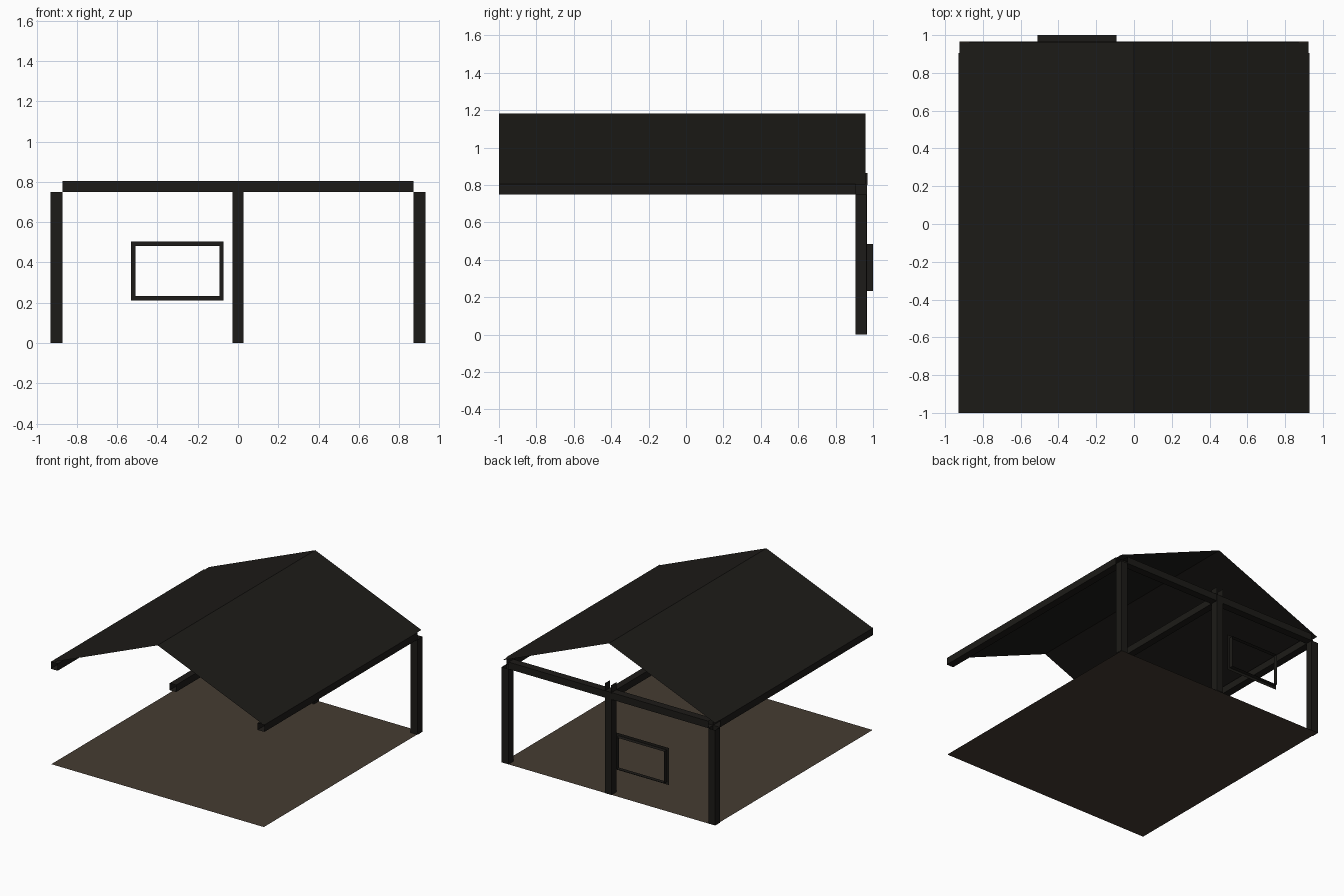
import bpy, bmesh

if "Cube" in bpy.data.objects:
    bpy.data.objects.remove(bpy.data.objects["Cube"])


def material(name, color):
    m = bpy.data.materials.new(name)
    m.diffuse_color = (*color, 1)
    m.use_nodes = True
    m.node_tree.nodes["Principled BSDF"].inputs["Base Color"].default_value = m.diffuse_color
    return m


dark = material("dark_timber", (0.012, 0.011, 0.009))
earth = material("dark_earth", (0.06, 0.045, 0.032))


def build(name, quads, mat):
    """Object from quads, each a list of four points."""
    bm = bmesh.new()
    for q in quads:
        bm.faces.new([bm.verts.new(p) for p in q])
    bmesh.ops.remove_doubles(bm, verts=bm.verts, dist=1e-4)
    bmesh.ops.recalc_face_normals(bm, faces=bm.faces)
    me = bpy.data.meshes.new(name)
    bm.to_mesh(me)
    bm.free()
    me.materials.append(mat)
    ob = bpy.data.objects.new(name, me)
    bpy.context.collection.objects.link(ob)
    return ob


def tube(name, x, y, z, axis):
    """Four-sided timber with open ends along the given axis (0, 1, 2)."""
    r = [x, y, z]
    a, b = [i for i in range(3) if i != axis]
    ring = [(0, 0), (1, 0), (1, 1), (0, 1)]

    def point(c, end):
        p = [0, 0, 0]
        p[axis], p[a], p[b] = r[axis][end], r[a][c[0]], r[b][c[1]]
        return p

    quads = []
    for i in range(4):
        c, d = ring[i], ring[(i + 1) % 4]
        quads.append([point(c, 0), point(d, 0), point(d, 1), point(c, 1)])
    return build(name, quads, dark)


BACK = (0.905, 0.965)
RAIL = (0.75, 0.805)

# ground sheet
build("floor", [[(-0.925, -1, 0), (0.925, -1, 0), (0.925, 0.965, 0), (-0.925, 0.965, 0)]], earth)

# corner posts, side beams and roof slopes on both sides
for s, side in ((-1, "left"), (1, "right")):
    xs = tuple(sorted((s * 0.87, s * 0.93)))
    tube(side + "_post", xs, BACK, (0, 0.75), 2)
    tube(side + "_beam", xs, (-1, 0.905), RAIL, 1)
    build(side + "_roof_slope", [[(s * 0.925, -1, 0.803), (s * 0.925, 0.96, 0.803),
                                  (0, 0.96, 1.183), (0, -1, 1.183)]], dark)
    # tall cheek on the middle post
    build(side + "_middle_cheek", [[(s * 0.028, 0.905, 0.8), (s * 0.028, 0.97, 0.8),
                                    (s * 0.028, 0.97, 0.865), (s * 0.028, 0.905, 0.865)]], dark)

# back beam, middle post and middle beam
tube("back_beam", (-0.87, 0.87), BACK, RAIL, 0)
tube("middle_post", (-0.028, 0.028), (0.905, 0.968), (0, 0.8), 2)
tube("middle_beam", (-0.028, 0.028), (-0.81, 0.905), RAIL, 1)

# window frame: flat ring plus a reveal standing out at the back
outer = [(-0.53, 0.212), (-0.072, 0.212), (-0.072, 0.503), (-0.53, 0.503)]
inner = [(-0.51, 0.233), (-0.093, 0.233), (-0.093, 0.483), (-0.51, 0.483)]
quads = []
for i in range(4):
    j = (i + 1) % 4
    (ax, az), (bx, bz), (cx, cz), (dx, dz) = outer[i], outer[j], inner[j], inner[i]
    quads.append([(ax, 0.967, az), (bx, 0.967, bz), (cx, 0.967, cz), (dx, 0.967, dz)])
    quads.append([(dx, 0.967, dz), (cx, 0.967, cz), (cx, 1, cz), (dx, 1, dz)])
build("window_frame", quads, dark)
